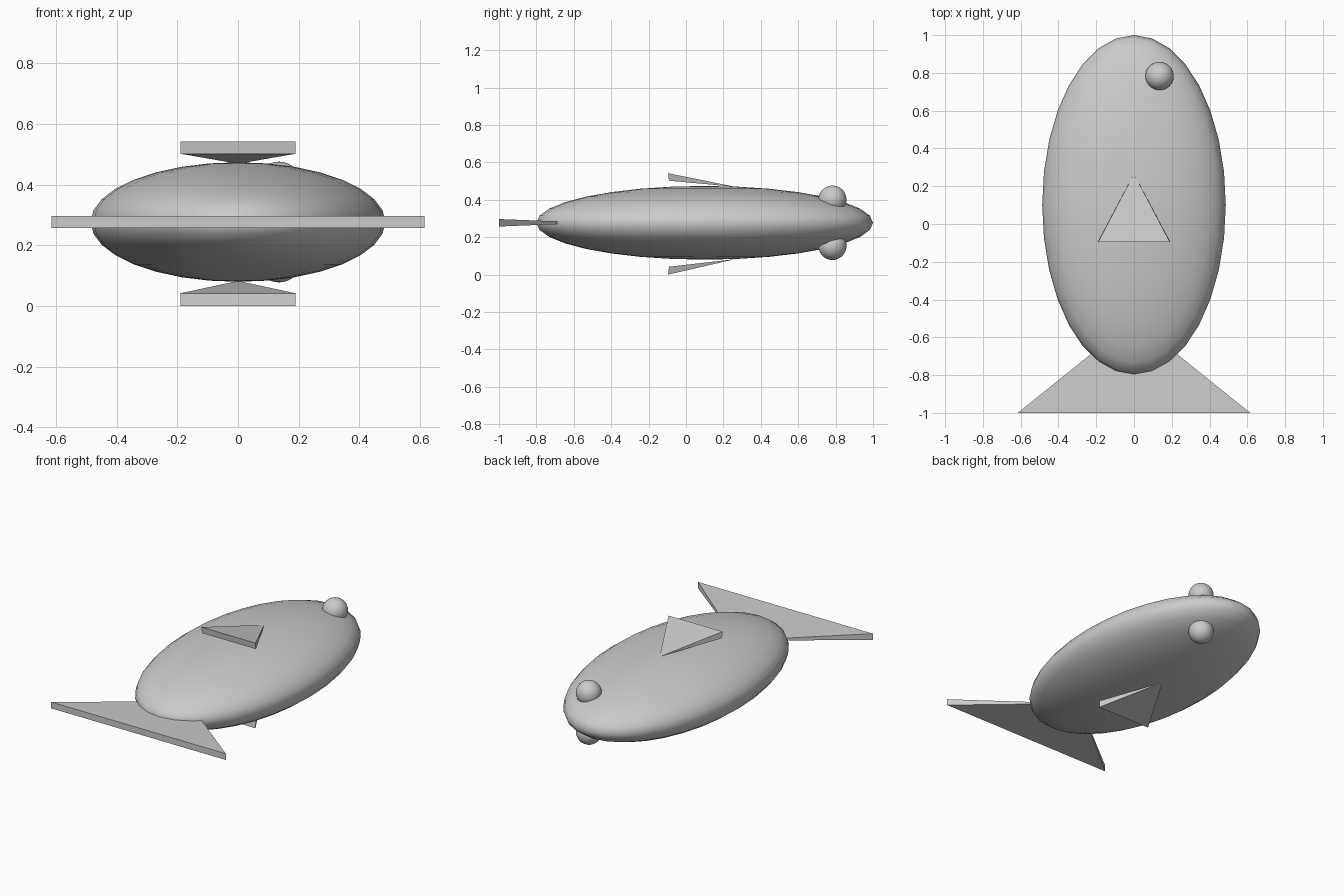
import bpy

if "Cube" in bpy.data.objects:
    bpy.data.objects.remove(bpy.data.objects["Cube"])

def ellipsoid(name, centre, radii, segs=32, rings=16):
    bpy.ops.mesh.primitive_uv_sphere_add(segments=segs, ring_count=rings, radius=1, location=centre)
    ob = bpy.context.object
    ob.name = name
    ob.scale = radii
    bpy.ops.object.transform_apply(location=False, rotation=False, scale=True)
    bpy.ops.object.shade_smooth()
    return ob

def wedge(name, apex, half_width, y, z_low, z_high, lean=0.0):
    # flat pyramid: rectangular rear face tapering forward to a point
    w = half_width
    verts = [(-w, y, z_low), (w, y, z_low), (w, y + lean, z_high), (-w, y + lean, z_high), apex]
    faces = [(0, 1, 2, 3), (1, 0, 4), (2, 1, 4), (3, 2, 4), (0, 3, 4)]
    me = bpy.data.meshes.new(name)
    me.from_pydata(verts, [], faces)
    me.update()
    ob = bpy.data.objects.new(name, me)
    bpy.context.collection.objects.link(ob)
    return ob

MID = 0.277

# flattened body
ellipsoid("body", (0, 0.1, MID), (0.486, 0.9, 0.197))

# tail fin
wedge("tail_fin", (0, -0.505, MID), 0.615, -1.0, MID - 0.02, MID + 0.02)

# side fins, leaning away from the body towards the rear
wedge("upper_fin", (0, 0.265, 0.469), 0.19, -0.091, 0.502, 0.542, -0.005)
wedge("lower_fin", (0, 0.265, 0.083), 0.19, -0.096, 0.0, 0.042, 0.005)

# eyes on both flat sides
for side, label in ((1, "upper_eye"), (-1, "lower_eye")):
    ellipsoid(label, (0.135, 0.783, MID + side * 0.124), (0.075, 0.075, 0.075))
